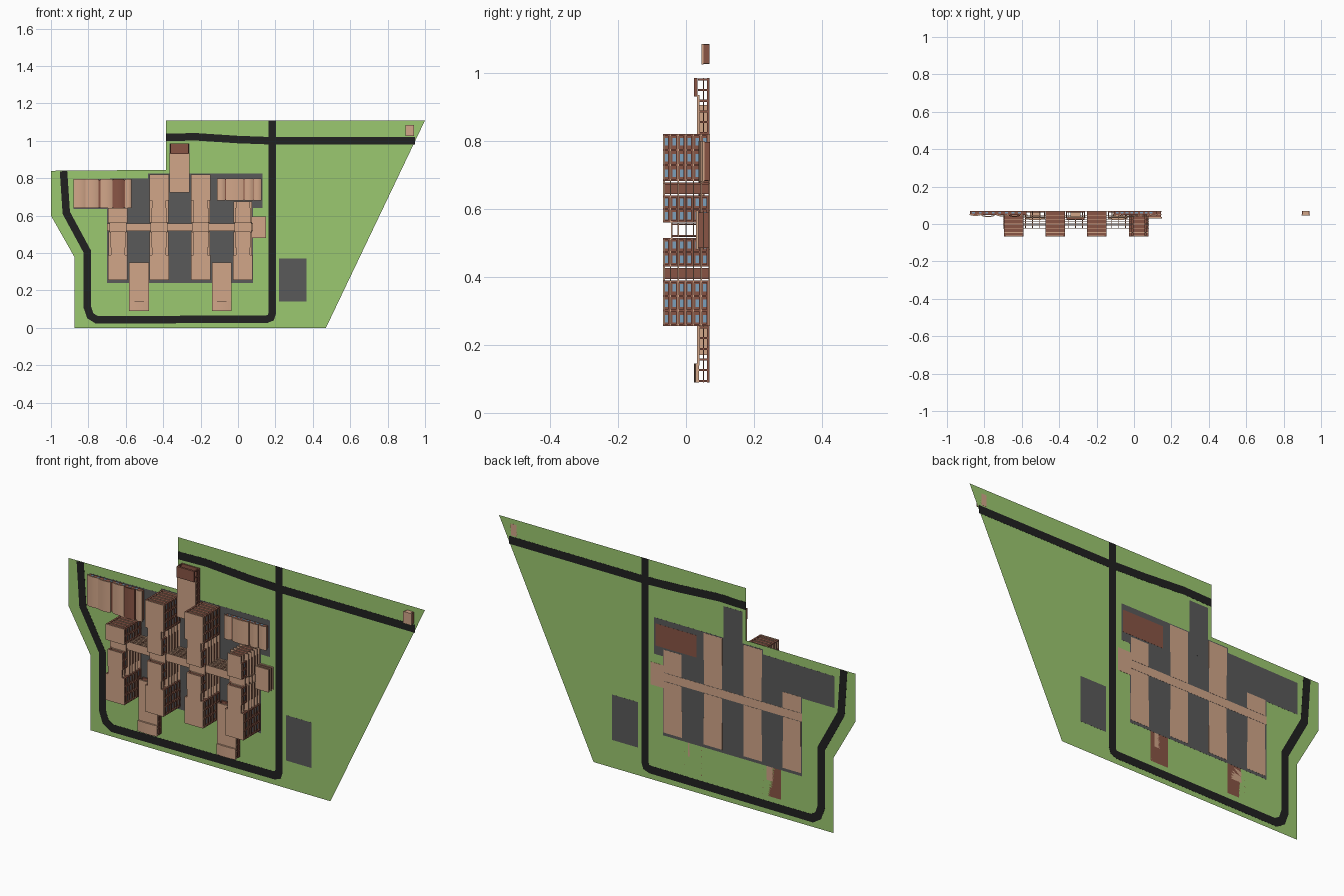
import bpy, bmesh
from mathutils import Vector

if "Cube" in bpy.data.objects:
    bpy.data.objects.remove(bpy.data.objects["Cube"])

def mat(name, r, g, b):
    m = bpy.data.materials.new(name)
    m.diffuse_color = (r, g, b, 1)
    m.use_nodes = True
    m.node_tree.nodes["Principled BSDF"].inputs["Base Color"].default_value = m.diffuse_color
    return m

TAN = mat("tan_render", .64, .38, .25)
BRICK = mat("brick", .25, .09, .06)
GRASS = mat("grass", .33, .58, .16)
ROAD = mat("asphalt", .015, .015, .015)
GREY = mat("paving", .10, .10, .10)
GLASS = mat("glass", .2, .35, .5)
G = .069    # ground plane depth; buildings grow towards -y

def finish(name, bm, material):
    bmesh.ops.recalc_face_normals(bm, faces=bm.faces[:])
    me = bpy.data.meshes.new(name)
    bm.to_mesh(me)
    bm.free()
    me.materials.append(material)
    ob = bpy.data.objects.new(name, me)
    bpy.context.collection.objects.link(ob)
    return ob

def boxes(name, material, items):
    """items: (x0, x1, y0, y1, z0, z1)"""
    bm = bmesh.new()
    for x0, x1, y0, y1, z0, z1 in items:
        vs = bmesh.ops.create_cube(bm, size=1)['verts']
        for v in vs:
            v.co = ((x0 + x1) / 2 + v.co.x * (x1 - x0), (y0 + y1) / 2 + v.co.y * (y1 - y0),
                    (z0 + z1) / 2 + v.co.z * (z1 - z0))
    return finish(name, bm, material)

def prism(name, material, pts, a, b, along='y'):
    """Extrude an xz outline along y, or an xy outline along z."""
    bm = bmesh.new()
    pos = (lambda p, t: (p[0], t, p[1])) if along == 'y' else (lambda p, t: (p[0], p[1], t))
    f = bm.faces.new([bm.verts.new(pos(p, a)) for p in pts])
    if b != a:
        ext = bmesh.ops.extrude_face_region(bm, geom=[f])['geom']
        d = Vector(pos((0, 0), b - a))
        for v in ext:
            if isinstance(v, bmesh.types.BMVert):
                v.co += d
    return finish(name, bm, material)

def ribbon(name, path, w):
    """Road strip of width w with mitred corners."""
    P = [Vector(p) for p in path]
    left, right = [], []
    for i, p in enumerate(P):
        d0 = (p - P[i - 1]).normalized() if i else (P[1] - p).normalized()
        d1 = (P[i + 1] - p).normalized() if i < len(P) - 1 else d0
        n0, n1 = Vector((-d0.y, d0.x)), Vector((-d1.y, d1.x))
        m = (n0 + n1).normalized()
        m *= w / 2 / m.dot(n0)
        left.append(p + m)
        right.append(p - m)
    prism(name, ROAD, left + right[::-1], G - .0006, G + .0006)

# Site lawn, roads and paving
prism("lawn", GRASS, [(-1, .84), (-1, .6), (-.875, .38), (-.875, 0), (.47, 0), (1, 1.11),
                      (-.385, 1.11), (-.385, .845)], G, G)
ribbon("ring_road", [(-.933, .838), (-.918, .615), (-.807, .41), (-.807, .115), (-.79, .065),
                     (-.755, .043), (.155, .047), (.175, .055), (.182, .075), (.182, 1.11)], .04)
ribbon("upper_road", [(-.385, 1.018), (-.23, 1.022), (0, 1.007), (.19, 1.0), (.945, 1.0)], .04)
prism("courtyard_paving", GREY, [(-.70, .24), (.08, .24), (.08, .64), (.13, .64), (.13, .825),
      (-.48, .825), (-.48, .80), (-.88, .795), (-.88, .635), (-.70, .635)], G - .0004, G + .0004)
boxes("side_paving", GREY, [(.22, .365, G - .0004, G + .0004, .14, .37),
                            (-.365, -.26, G - .0005, G + .0005, .72, .985)])

# Towers: stepped plan sections, floors stacked towards -y
FLOORS, FH = 6, .0225
TOP = G - FLOORS * FH
A, B, C = .052, .038, .041      # half widths: end block, neck, middle block
lower = [(A, .255, .39), (B, .39, .43), (C, .43, .515)]
mid = [(C, .56, .64)]
upper = mid + [(B, .64, .682), (A, .682, .82)]
towers = [(-.642, lower + [(A, .56, .64)]), (-.422, lower + upper),
          (-.2, lower + upper), (.026, lower + mid + [(B, .64, .675)])]
for k, (cx, secs) in enumerate(towers, 1):
    core, slabs, piers, glass, roof = [], [], [], [], []
    for hw, z0, z1 in secs:
        inner = hw - .009
        core.append((cx - inner, cx + inner, TOP + .004, G, z0 + .004, z1 - .004))
        roof.append((cx - hw, cx + hw, TOP - .002, TOP + .004, z0, z1))
        neck = hw == B
        ow = hw if hw == A else .05
        for f in range(FLOORS):
            y = G - f * FH
            o = ow if f < 5 else hw
            slabs.append((cx - o, cx + o, y - .0035, y + (.001 if f == 0 else 0), z0, z1))
            if not neck:        # parapets and window strips on both long sides
                n = max(2, round((z1 - z0) / .045))
                for s in (-1, 1):
                    xs = sorted((cx + s * (hw - .003), cx + s * hw))
                    slabs_y = y - .009
                    piers.append((*xs, slabs_y, y, z0 + .003, z1 - .003))
                    xg = sorted((cx + s * inner, cx + s * (inner + .002)))
                    for i in range(n):
                        zc = z0 + (i + .5) * (z1 - z0) / n
                        glass.append((*xg, y - .019, y - .009, zc - .011, zc + .011))
        if not neck:            # fins standing full height
            n = max(2, round((z1 - z0) / .045))
            for s in (-1, 1):
                for i in range(n + 1):
                    zc = z0 + .003 + i * (z1 - z0 - .006) / n
                    xs = sorted((cx + s * inner, cx + s * hw))
                    piers.append((*xs, TOP, G, zc - .003, zc + .003))
    boxes(f"tower_{k}_core", BRICK, core)
    boxes(f"tower_{k}_floor_slabs", TAN, slabs)
    boxes(f"tower_{k}_fins", BRICK, piers)
    boxes(f"tower_{k}_windows", GLASS, glass)
    boxes(f"tower_{k}_roof", TAN, roof)

# Open multi-level walkway that links the towers
walk, posts = [], []
for f in range(5):
    y = G - f * FH
    walk.append((-.70, .08, y - .0035, y + (.001 if f == 0 else 0), .517, .558))
    if f < 4:
        for z in (.518, .555):
            walk.append((-.70, .08, y - .011, y - .009, z, z + .002))
for cx, _ in towers:
    walk.append((cx - .045, cx + .045, TOP + FH, TOP + FH + .0035, .51, .565))
    posts += [(cx + s * .035 - .004, cx + s * .035 + .004, TOP + FH, G, z, z + .005)
              for s in (-1, 1) for z in (.518, .552)]
for i in range(21):
    x = -.695 + i * .0382
    posts += [(x - .002, x + .002, G - 4 * FH, G, z, z + .004) for z in (.519, .552)]
boxes("walkway_decks", TAN, walk)
boxes("walkway_posts", BRICK, posts)

# Entrance wings: columned hall, flat roof and a raised vaulted canopy at the far end
def vault(name, material, x0, x1, y0, rise, z0, z1, t=.006, n=10):
    arc = [(x0 + (x1 - x0) * i / n, y0 - rise * (1 - (2 * i / n - 1) ** 2)) for i in range(n + 1)]
    ob = prism(name, material, arc + [(x, y + t) for x, y in arc[::-1]], z0, z1, 'z')
    bpy.context.view_layer.objects.active = ob
    ob.select_set(True)
    bpy.ops.object.shade_smooth_by_angle()
    ob.select_set(False)

def wing(name, x0, x1, z_far, z_near):
    d = 1 if z_near > z_far else -1
    span = lambda a, b: tuple(sorted((z_far + d * a, z_far + d * b)))
    L = abs(z_near - z_far)
    boxes(name + "_roof", TAN, [(x0, x1, .033, .040, *span(.05, L))])
    if d > 0:
        vault(name + "_canopy", TAN, x0, x1, .028, .004, *span(0, .055), t=.010)
    else:
        boxes(name + "_canopy", BRICK, [(x0 + .004, x1 - .004, .024, .034, *span(0, .055))])
    frame = [(x0 + .002, x1 - .002, .062, G, *span(0, L))]
    for x in (x0 + .002, x1 - .007):
        frame.append((x, x + .005, .050, .053, *span(0, L)))
        for i in range(9):
            c = .004 + i * (L - .008) / 8
            frame.append((x, x + .005, .036, G, *span(c - .003, c + .003)))
    boxes(name + "_frame", BRICK, frame)
    boxes(name + "_hall", TAN, [(x0 + .025, x1 - .025, .038, G, *span(.08, L - .01))])

wing("left_wing", -.582, -.475, .09, .35)
wing("right_wing", -.14, -.035, .09, .35)
wing("north_wing", -.365, -.26, .985, .725)

# Low workshops with rows of curved roofs
def workshop(name, x0, x1, z0, z1, bays, y0):
    boxes(name + "_walls", BRICK, [(x0 + .004, x1 - .004, y0 + .006, G + .001 * (x1 > 0), z0 + .004, z1 - .004)])
    for i, (a, b, m, dy) in enumerate(bays):
        vault(f"{name}_roof_{i + 1}", m, a, b, y0 + dy, .006, z0, z1)
    boxes(name + "_windows", GLASS, [(x0 + .015 + i * (x1 - x0 - .03) / 8, x0 + .03 + i * (x1 - x0 - .03) / 8,
          y0 + .014, y0 + .022, z0 + .003, z1 - .003) for i in range(8)])

workshop("left_workshop", -.88, -.57, .64, .795,
         [(-.88, -.815, TAN, .006), (-.815, -.745, TAN, 0), (-.735, -.672, TAN, .003),
          (-.668, -.61, BRICK, 0), (-.605, -.57, TAN, .003)], .043)
workshop("right_workshop", -.112, .125, .68, .80,
         [(-.112, -.07, TAN, .004), (-.065, .03, TAN, 0), (.035, .08, TAN, .002),
          (.084, .125, TAN, .005)], .043)

# Annex at the end of the walkway and the gatehouse
boxes("annex_walls", BRICK, [(.078, .145, .036, G, .485, .59)])
boxes("annex_roof", TAN, [(.074, .15, .030, .037, .48, .595), (.074, .15, .05, .053, .48, .595),
                          (.074, .15, .066, .070, .48, .595)])
boxes("gatehouse_walls", BRICK, [(.897, .938, .05, G, 1.027, 1.083)])
boxes("gatehouse_roof", TAN, [(.895, .94, .045, .051, 1.025, 1.085),
                              (.903, .932, .05, .0695, 1.0255, 1.0845)])
